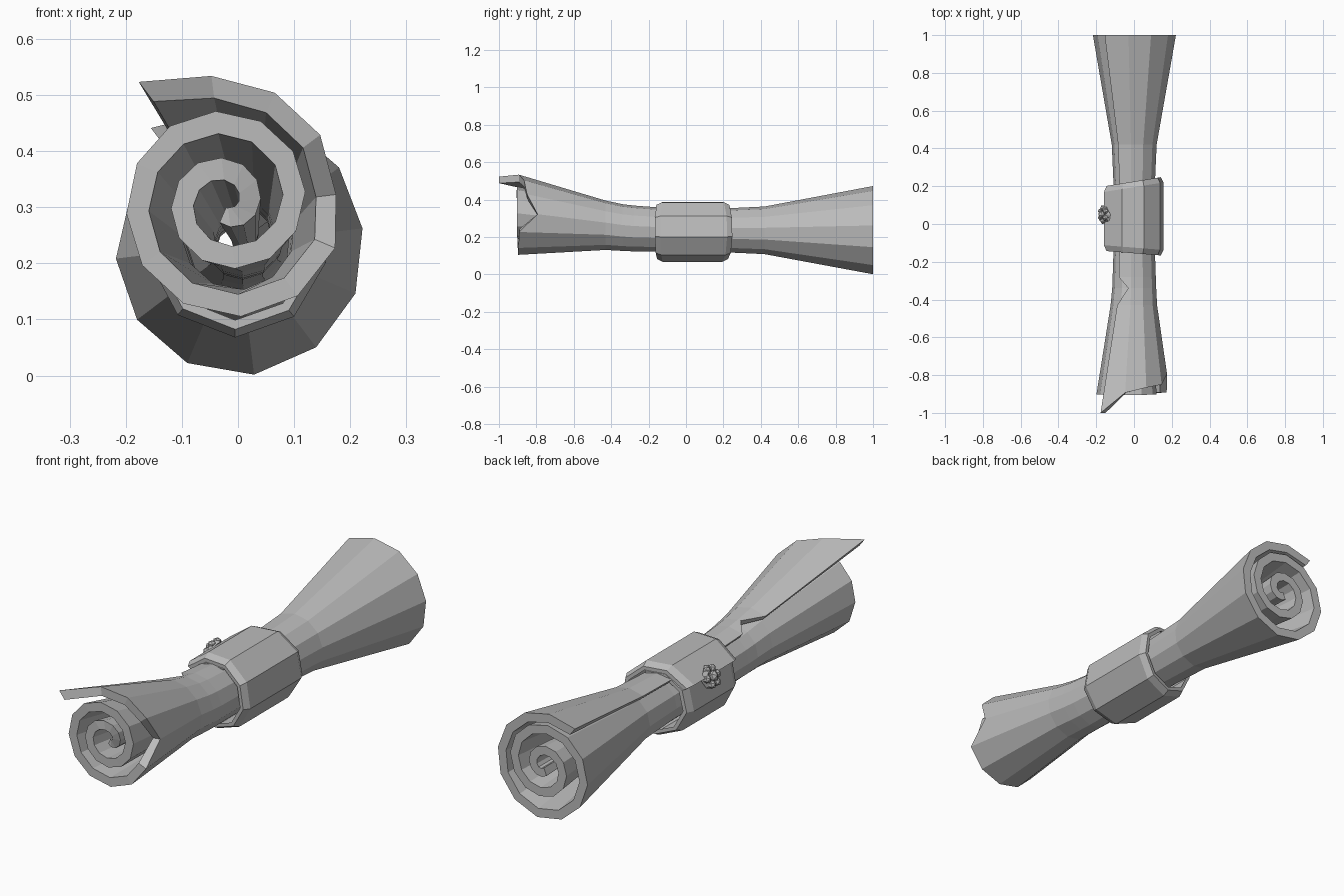
import bpy, bmesh
from math import radians, cos, sin, tau
from mathutils import Vector

cube = bpy.data.objects.get("Cube")
if cube:
    bpy.data.objects.remove(cube)

grey = bpy.data.materials.new("plain_grey")
grey.use_nodes = True
grey.diffuse_color = (0.5, 0.5, 0.5, 1)
grey.node_tree.nodes["Principled BSDF"].inputs["Base Color"].default_value = (0.5, 0.5, 0.5, 1)


def finish(name, bm):
    bmesh.ops.recalc_face_normals(bm, faces=bm.faces)
    mesh = bpy.data.meshes.new(name)
    bm.to_mesh(mesh)
    bm.free()
    mesh.materials.append(grey)
    obj = bpy.data.objects.new(name, mesh)
    bpy.context.collection.objects.link(obj)
    return obj


def lookup(table, t):
    """Piecewise linear value of a (position, value) table."""
    for (a, va), (b, vb) in zip(table, table[1:]):
        if t <= b:
            return va + (vb - va) * (t - a) / (b - a)
    return table[-1][1]


def skin(name, rings, sheet):
    """Join closed rings; cap each end with quads across the sheet thickness."""
    bm = bmesh.new()
    rows = [[bm.verts.new(p) for p in ring] for ring in rings]
    n = len(rows[0])
    for a, b in zip(rows, rows[1:]):
        for i in range(n):
            j = (i + 1) % n
            bm.faces.new((a[i], a[j], b[j], b[i]))
    for row in (rows[0], rows[-1]):
        for i in range(sheet - 1):
            bm.faces.new((row[i], row[i + 1], row[n - 2 - i], row[n - 1 - i]))
    return finish(name, bm)


def spiral_ring(y, cx, cz, scale, table, turns, start, thick):
    """Outer side of the curl going in, then its inner side coming back."""
    outer, inner = [], []
    for t in turns:
        a = radians(start) - t * tau
        r = lookup(table, t)
        for side, d in ((outer, r), (inner, max(r - thick, 0.008))):
            side.append(Vector((cx + d * scale * cos(a), y, cz + d * scale * sin(a))))
    return outer + inner[::-1]


# Rolled sheet: curl radius against number of turns, at the front and elsewhere
FRONT = [(0, 0.235), (0.1, 0.226), (0.3, 0.212), (0.55, 0.21), (0.85, 0.178),
         (1.1, 0.16), (2.1, 0.078), (2.7, 0.035)]
BACK = [(0, 0.258), (0.1, 0.236), (0.3, 0.222), (0.6, 0.236), (0.85, 0.218),
        (1.1, 0.185), (2.1, 0.09), (2.7, 0.04)]
# y, centre x, centre z, scale, how far the torn edge is set back
STATIONS = [(-0.9, -0.02, 0.31, 1.0, 0), (-0.43, -0.002, 0.262, 0.56, 0),
            (-0.34, 0, 0.25, 0.53, 0.065), (-0.28, 0, 0.245, 0.52, 0),
            (-0.15, 0, 0.24, 0.5, 0), (0.22, 0, 0.235, 0.5, 0),
            (0.42, 0, 0.235, 0.54, 0), (1.0, 0, 0.235, 1.0, 0)]
# Slanting, torn front edge
EDGE = [(0, -1.0), (0.09, -0.885), (0.17, -0.865), (0.25, -0.85), (0.33, -0.79),
        (0.42, -0.895), (1, -0.905), (2, -0.9), (2.7, -0.86)]

steps = 33
rings = []
for i, (y, cx, cz, scale, setback) in enumerate(STATIONS):
    turns = [setback] + [k / 12 for k in range(1, steps)]
    rings.append(spiral_ring(y, cx, cz, scale, BACK if i else FRONT, turns, 127, 0.04))
for k in range(2 * steps):
    t = min(k, 2 * steps - 1 - k) / 12
    far, near = rings[1][k], rings[0][k]
    rings[0][k] = far + (near - far) * ((lookup(EDGE, t) - far.y) / (near.y - far.y))
skin("rolled_sheet", rings, steps)

# Overlapping band around the waist, with narrowed slanting rims
WRAP = [(0, 0.178), (0.12, 0.167), (0.7, 0.162), (1, 0.152), (1.3, 0.142)]
rings = []
for y, scale, slant in ((-0.155, 0.91, -0.08), (-0.125, 1, -0.08), (0.195, 1, 0.16), (0.225, 0.91, 0.16)):
    ring = spiral_ring(y, -0.005, 0.23, scale, WRAP, [k / 9 for k in range(12)], 150, 0.018)
    for p in ring:
        p.y += slant * p.x
    rings.append(ring)
skin("wrapping_band", rings, 12)

# Lumpy seal on the side of the band
bm = bmesh.new()
bmesh.ops.create_cone(bm, cap_ends=True, segments=8, radius1=0.05, radius2=0.04, depth=0.022)
bmesh.ops.create_icosphere(bm, subdivisions=1, radius=0.024)
for v in bm.verts[-12:]:
    v.co.z += 0.014
for k in range(6):
    a = k * tau / 6
    made = bmesh.ops.create_icosphere(bm, subdivisions=1, radius=0.018)
    bmesh.ops.translate(bm, verts=made["verts"], vec=(0.034 * cos(a), 0.034 * sin(a), 0.008))
seal = finish("seal", bm)
seal.location = (-0.155, 0.05, 0.31)
seal.rotation_euler = Vector((-1, 0, 0.45)).to_track_quat("Z", "Y").to_euler()
